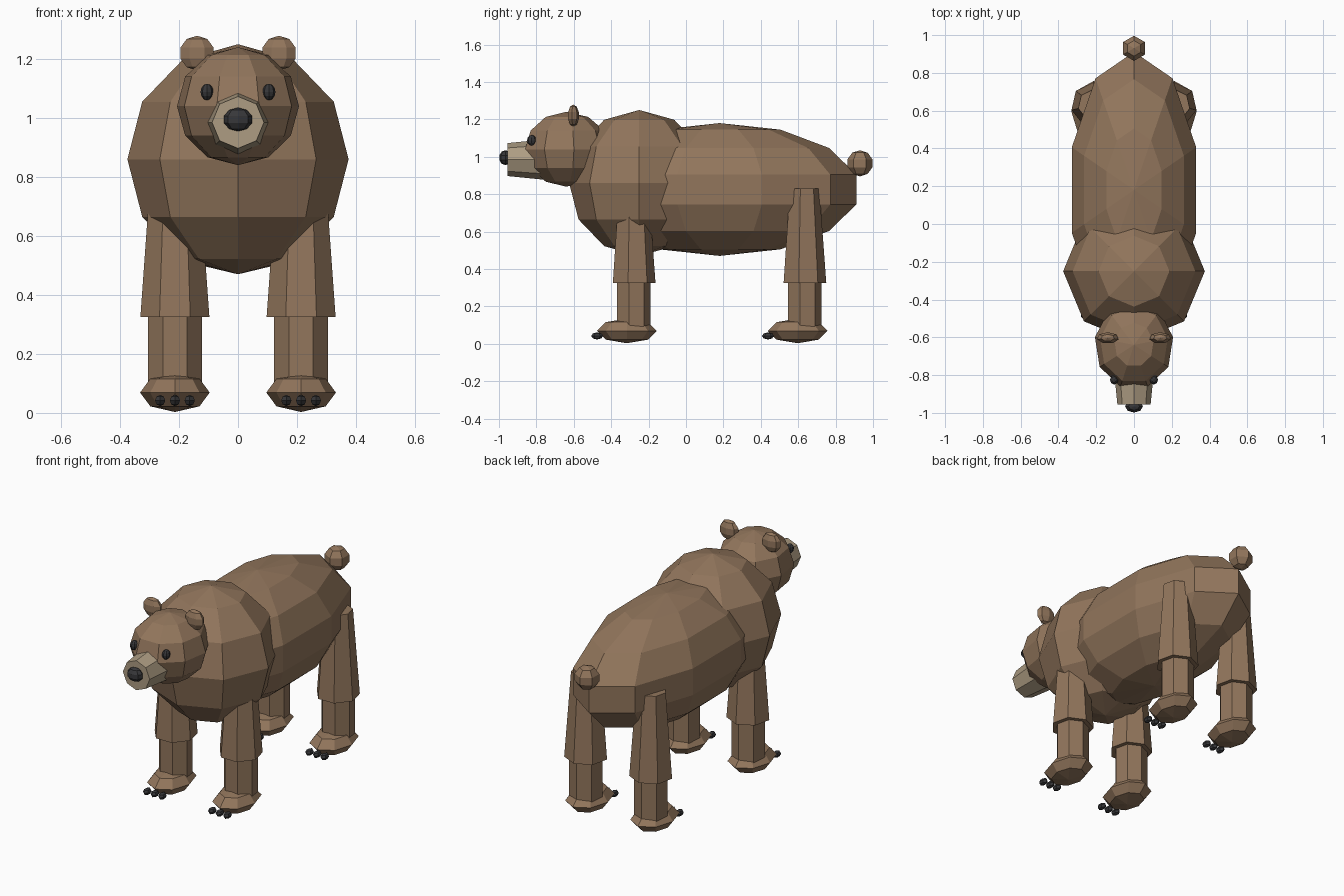
import bpy, bmesh, math
from mathutils import Matrix

if "Cube" in bpy.data.objects:
    bpy.data.objects.remove(bpy.data.objects["Cube"])


def material(name, rgb):
    m = bpy.data.materials.new(name)
    m.diffuse_color = (*rgb, 1)
    m.use_nodes = True
    m.node_tree.nodes["Principled BSDF"].inputs["Base Color"].default_value = m.diffuse_color
    return m


FUR = material("brown_fur", (0.287, 0.180, 0.107))
BEIGE = material("beige_muzzle", (0.42, 0.335, 0.225))
DARK = material("dark_grey", (0.038, 0.038, 0.041))


def finish(name, bm, mat):
    mesh = bpy.data.meshes.new(name)
    bm.to_mesh(mesh)
    bm.free()
    mesh.materials.append(mat)
    obj = bpy.data.objects.new(name, mesh)
    bpy.context.collection.objects.link(obj)
    return obj


def ball(name, center, radii, segments, rings, mat=FUR):
    """Flat-shaded ellipsoid with its poles along z."""
    bm = bmesh.new()
    m = Matrix.Translation(center) @ Matrix.Diagonal((*radii, 1))
    # first column of vertices points towards +y
    grid = []
    for r in range(1, rings):
        lat = math.pi * r / rings
        grid.append([bm.verts.new((math.sin(lat) * math.sin(a), math.sin(lat) * math.cos(a), math.cos(lat)))
                     for a in (2 * math.pi * s / segments for s in range(segments))])
    top, bottom = bm.verts.new((0, 0, 1)), bm.verts.new((0, 0, -1))
    for s in range(segments):
        t = (s + 1) % segments
        bm.faces.new((top, grid[0][s], grid[0][t]))
        bm.faces.new((bottom, grid[-1][t], grid[-1][s]))
        for a, b in zip(grid, grid[1:]):
            bm.faces.new((a[s], b[s], b[t], a[t]))
    bm.transform(m)
    bmesh.ops.recalc_face_normals(bm, faces=bm.faces)
    return finish(name, bm, mat)


def column(name, x, y, z0, z1, r0, r1, segments=7):
    """Tapered upright prism with one corner towards +y."""
    bm = bmesh.new()
    rows = []
    for z, r in ((z0, r0), (z1, r1)):
        rows.append([bm.verts.new((x + r * math.sin(a), y + r * math.cos(a), z))
                     for a in (2 * math.pi * s / segments for s in range(segments))])
    for s in range(segments):
        t = (s + 1) % segments
        bm.faces.new((rows[0][s], rows[0][t], rows[1][t], rows[1][s]))
    bm.faces.new(rows[0])
    bm.faces.new(rows[1])
    bmesh.ops.recalc_face_normals(bm, faces=bm.faces)
    return finish(name, bm, FUR)


# Trunk, shoulders, head and tail
ball("body", (0, 0.18, 0.825), (0.355, 0.75, 0.355), 10, 7)
ball("chest", (0, -0.25, 0.86), (0.375, 0.375, 0.39), 8, 6)
ball("head", (0, -0.64, 1.04), (0.21, 0.234, 0.2), 9, 6)
ball("tail", (0, 0.93, 0.965), (0.07, 0.07, 0.07), 6, 5)

# Muzzle: octagonal frustum pointing forward
muzzle = column("muzzle", 0, 0, 0, 0.2, 0.108, 0.088, 8)
muzzle.data.transform(Matrix.Translation((0, -0.955 + 0.2, 0.985)) @ Matrix.Rotation(math.pi / 2, 4, "X"))
muzzle.data.materials[0] = BEIGE
ball("nose", (0, -0.965, 0.995), (0.05, 0.035, 0.04), 8, 5, DARK)

for side, sx in (("left", 1), ("right", -1)):
    # Face details
    ball("eye_" + side, (sx * 0.105, -0.825, 1.088), (0.022, 0.025, 0.028), 8, 6, DARK)
    ball("ear_" + side, (sx * 0.139, -0.603, 1.22), (0.061, 0.032, 0.059), 7, 5)
    # Legs, paws and claws
    for end, y in (("front", -0.283), ("hind", 0.63)):
        tag = end + "_" + side
        x = sx * 0.214
        column("upper_leg_" + tag, x, y, 0.325, 0.83, 0.12, 0.083)
        column("lower_leg_" + tag, x, y, 0.07, 0.34, 0.094, 0.094)
        ball("paw_" + tag, (x, y - 0.033, 0.069), (0.118, 0.16, 0.066), 8, 4)
        for i in (-1, 0, 1):
            ball("claw_%s_%d" % (tag, i + 2), (x + i * 0.05, y - 0.192, 0.042), (0.02, 0.032, 0.019), 6, 4, DARK)
